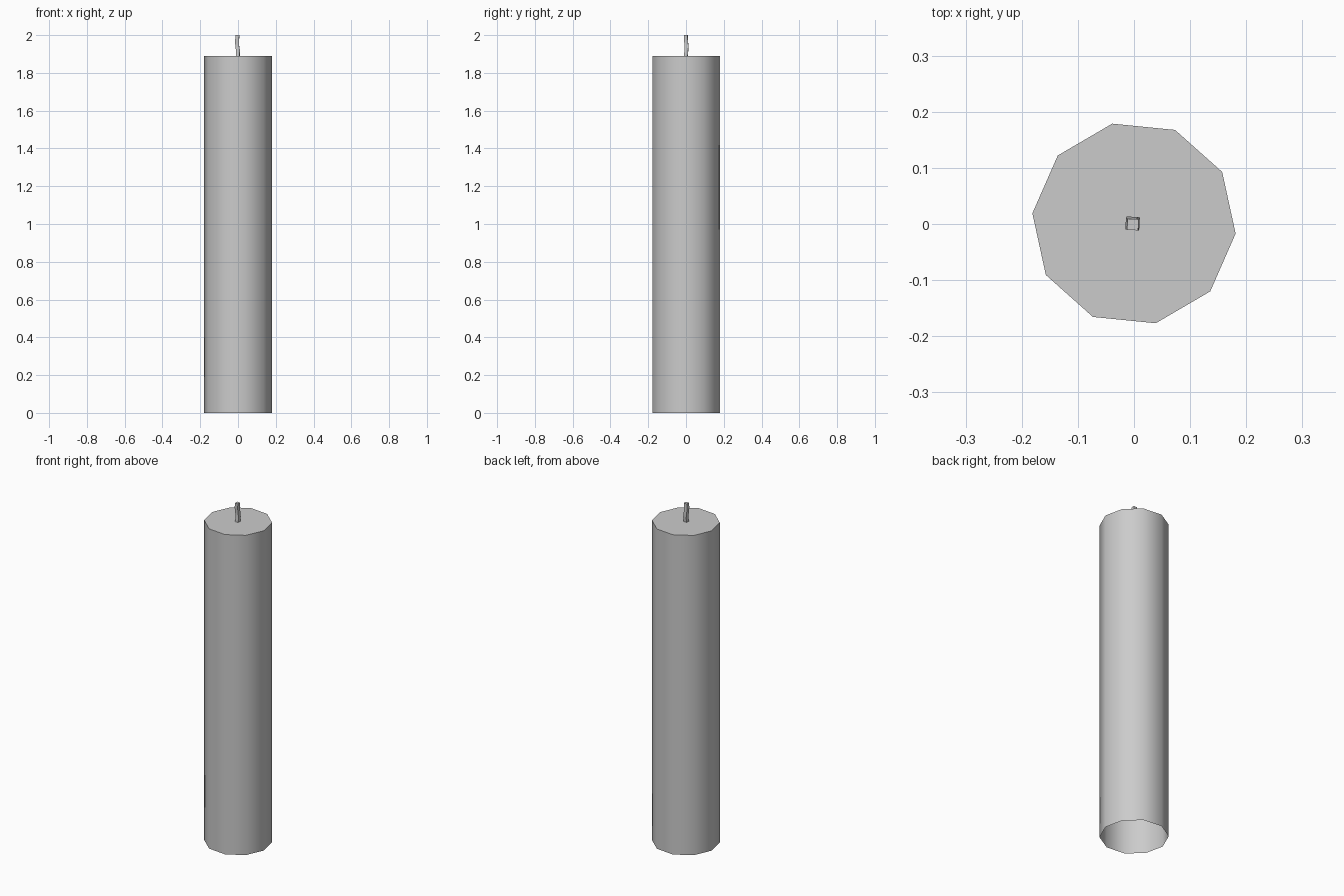
import bpy, bmesh, math

if "Cube" in bpy.data.objects:
    bpy.data.objects.remove(bpy.data.objects["Cube"])


def loft(name, rings, sides, start, cap_top=True):
    """Tube through rings of (x, y, z, radius), open at the bottom."""
    bm = bmesh.new()
    loops = []
    for x, y, z, r in rings:
        angles = [start + math.tau * i / sides for i in range(sides)]
        loops.append([bm.verts.new((x + r * math.cos(a), y + r * math.sin(a), z))
                      for a in angles])
    for low, high in zip(loops, loops[1:]):
        for i in range(sides):
            j = (i + 1) % sides
            bm.faces.new((low[i], low[j], high[j], high[i]))
    if cap_top:
        bm.faces.new(loops[-1])
    mesh = bpy.data.meshes.new(name)
    bm.to_mesh(mesh)
    bm.free()
    obj = bpy.data.objects.new(name, mesh)
    bpy.context.collection.objects.link(obj)
    bpy.ops.object.select_all(action='DESELECT')
    obj.select_set(True)
    bpy.context.view_layer.objects.active = obj
    bpy.ops.object.shade_smooth_by_angle(angle=math.radians(40))
    return obj


# Ten-sided wax body, hollow underneath
loft("candle_body", [(0, 0.001, 0, 0.182), (0, 0.001, 1.89, 0.182)],
     10, math.radians(-5.7))

# Slightly wavy four-sided wick
loft("wick", [(-0.001, -0.001, 1.89, 0.014),
              (0.0, 0.002, 1.917, 0.014),
              (-0.004, 0.003, 1.945, 0.014),
              (-0.005, 0.0, 1.972, 0.014),
              (-0.002, -0.001, 2.0, 0.014)],
     4, math.radians(42))
